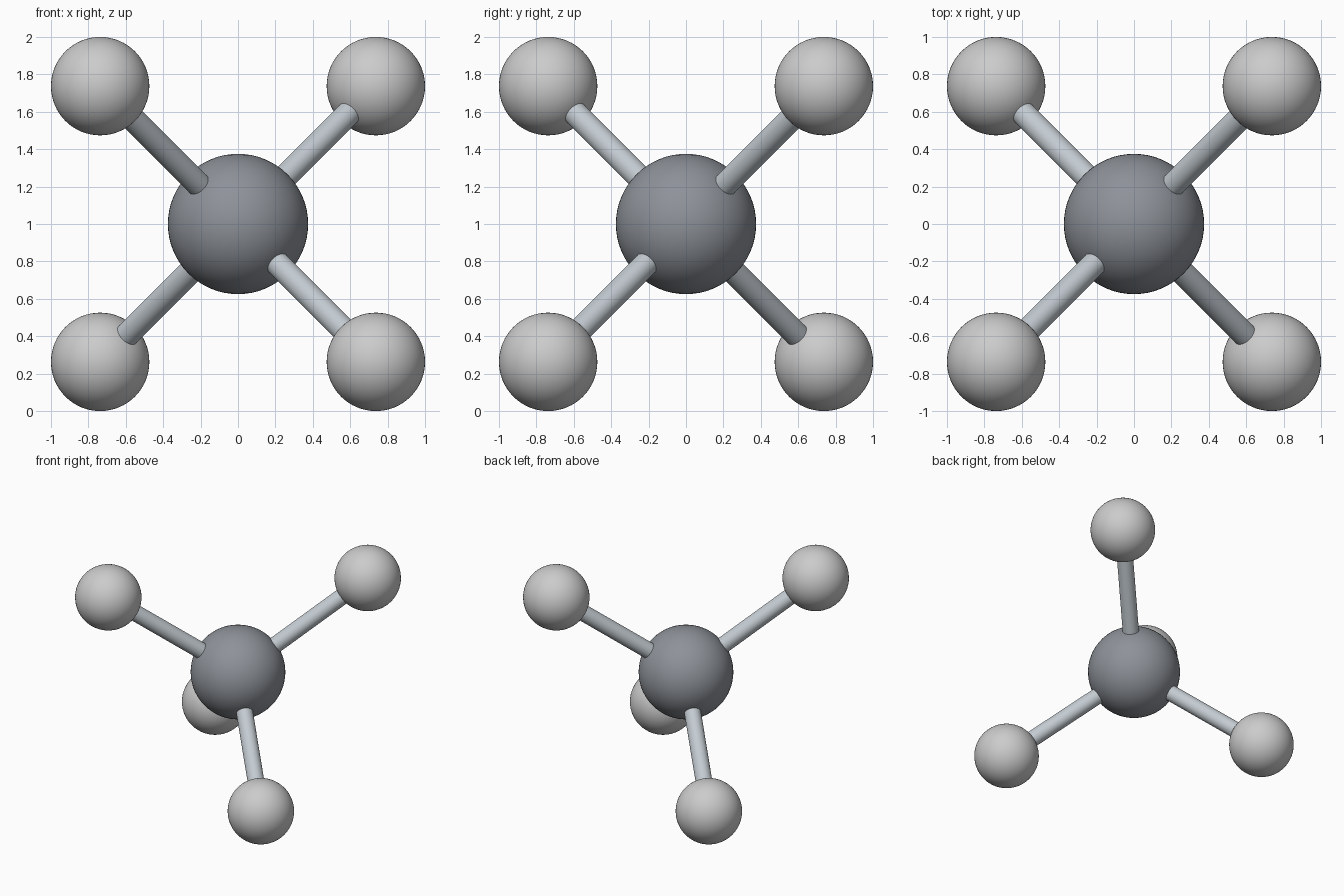
import bpy
from mathutils import Vector

if "Cube" in bpy.data.objects:
    bpy.data.objects.remove(bpy.data.objects["Cube"])

CENTRE = Vector((0, 0, 1))
OFFSET = 0.737      # small ball offset along each axis
R_CORE, R_BALL, R_ROD = 0.375, 0.263, 0.066


def finish(name, color):
    obj = bpy.context.object
    obj.name = name
    mat = bpy.data.materials.get(color[0]) or bpy.data.materials.new(color[0])
    mat.diffuse_color = color[1]
    mat.use_nodes = True
    mat.node_tree.nodes["Principled BSDF"].inputs["Base Color"].default_value = mat.diffuse_color
    obj.data.materials.append(mat)
    bpy.ops.object.shade_smooth_by_angle()
    return obj


def ball(name, pos, radius, color):
    bpy.ops.mesh.primitive_uv_sphere_add(segments=64, ring_count=32, radius=radius, location=pos)
    finish(name, color)


def rod(name, a, b, color):
    d = b - a
    bpy.ops.mesh.primitive_cylinder_add(vertices=48, radius=R_ROD, depth=d.length,
                                        location=(a + b) / 2,
                                        rotation=d.to_track_quat('Z', 'Y').to_euler())
    finish(name, color)


DARK = ("dark_grey", (0.27, 0.29, 0.32, 1))
LIGHT = ("off_white", (0.85, 0.87, 0.88, 1))
STEEL = ("pale_steel", (0.55, 0.6, 0.64, 1))

# Central ball
ball("central_ball", CENTRE, R_CORE, DARK)

# Four outer balls at tetrahedron corners, each joined by a rod
for i, corner in enumerate([(1, 1, 1), (-1, -1, 1), (1, -1, -1), (-1, 1, -1)], 1):
    pos = CENTRE + Vector(corner) * OFFSET
    ball(f"outer_ball_{i}", pos, R_BALL, LIGHT)
    rod(f"bond_rod_{i}", CENTRE, pos, STEEL)
